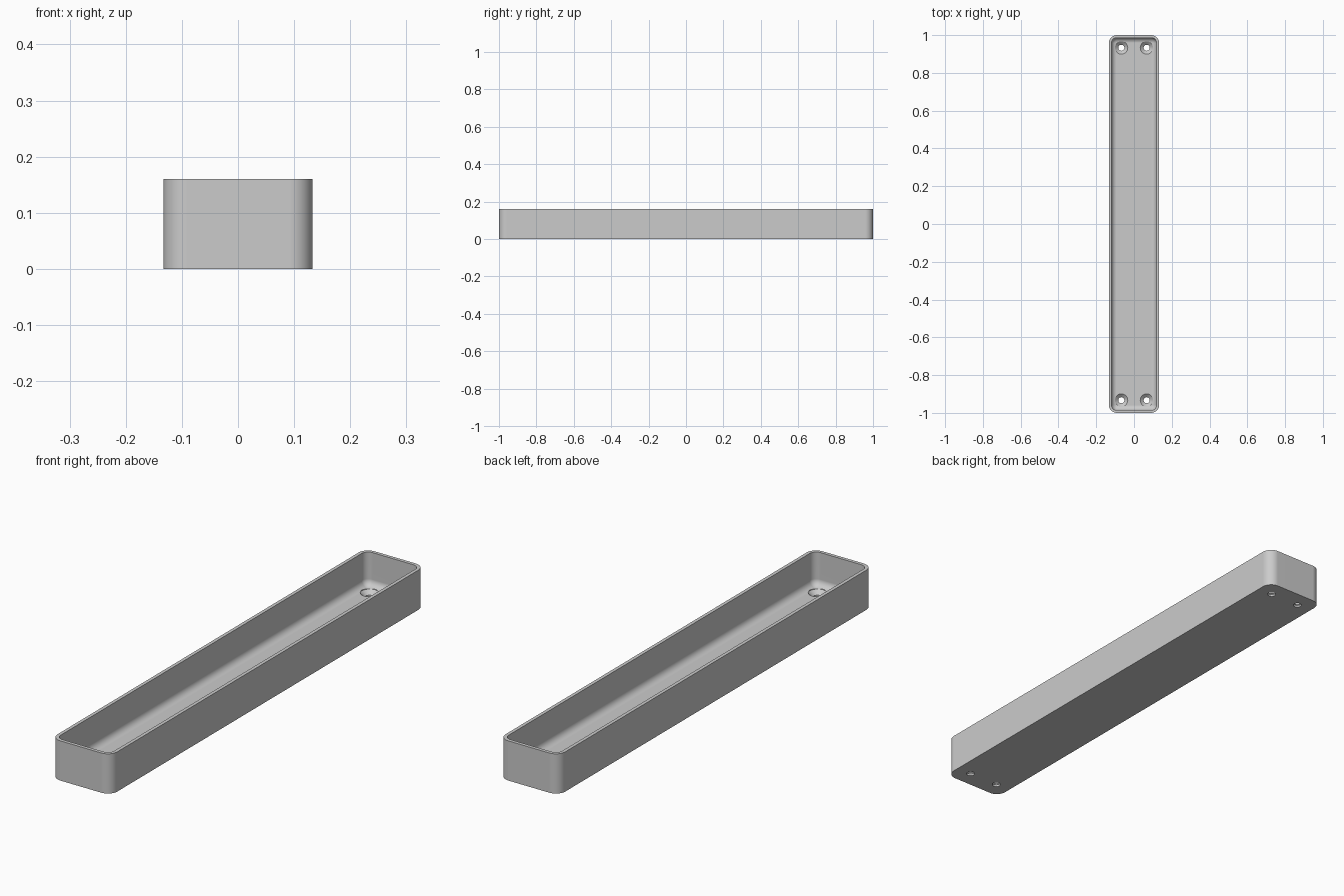
import bpy
import bmesh
import math

if "Cube" in bpy.data.objects:
    bpy.data.objects.remove(bpy.data.objects["Cube"], do_unlink=True)

HALF_W, HALF_L, HEIGHT = 0.133, 1.0, 0.16
CORNER, WALL, FLOOR, FILLET = 0.042, 0.014, 0.025, 0.027
CORNER_STEPS, FILLET_STEPS = 10, 8

grey = bpy.data.materials.new("plain grey")
grey.use_nodes = True
grey.diffuse_color = (0.6, 0.6, 0.6, 1)
grey.node_tree.nodes["Principled BSDF"].inputs["Base Color"].default_value = (0.6, 0.6, 0.6, 1)


def rounded_loop(bm, inset, z):
    """Ring of vertices along a rounded rectangle, inset from the outside."""
    r = max(CORNER - inset, 0.001)
    cx, cy = HALF_W - inset - r, HALF_L - inset - r
    ring = []
    for k, (sx, sy) in enumerate([(1, 1), (-1, 1), (-1, -1), (1, -1)]):
        for i in range(CORNER_STEPS + 1):
            a = math.pi / 2 * (k + i / CORNER_STEPS)
            ring.append(bm.verts.new((sx * cx + r * math.cos(a), sy * cy + r * math.sin(a), z)))
    return ring


def loft(bm, rings):
    """Join successive rings and cap both ends."""
    for a, b in zip(rings, rings[1:]):
        for i in range(len(a)):
            j = (i + 1) % len(a)
            bm.faces.new((a[i], a[j], b[j], b[i]))
    bm.faces.new(rings[0][::-1])
    bm.faces.new(rings[-1])


def finish(bm, name):
    bmesh.ops.recalc_face_normals(bm, faces=bm.faces)
    mesh = bpy.data.meshes.new(name)
    bm.to_mesh(mesh)
    bm.free()
    mesh.materials.append(grey)
    obj = bpy.data.objects.new(name, mesh)
    bpy.context.collection.objects.link(obj)
    return obj


# Tray: outer wall, rim, inner wall, filleted floor
bm = bmesh.new()
rings = [rounded_loop(bm, 0, 0), rounded_loop(bm, 0, HEIGHT), rounded_loop(bm, WALL, HEIGHT)]
for i in range(FILLET_STEPS + 1):
    a = math.pi / 2 * i / FILLET_STEPS
    rings.append(rounded_loop(bm, WALL + FILLET * (1 - math.cos(a)),
                              FLOOR + FILLET * (1 - math.sin(a))))
loft(bm, rings)
tray = finish(bm, "tray")

# Countersunk screw holes near the four corners
bm = bmesh.new()
for x in (-0.067, 0.067):
    for y in (-0.933, 0.933):
        circles = []
        for r, z in [(0.016, -0.05), (0.016, 0.008), (0.034, 0.024), (0.034, 0.08)]:
            circles.append([bm.verts.new((x + r * math.cos(t * math.pi / 16),
                                          y + r * math.sin(t * math.pi / 16), z))
                            for t in range(32)])
        loft(bm, circles)
cutter = finish(bm, "screw_hole_cutter")
cutter.hide_render = True

bpy.ops.object.select_all(action="DESELECT")
tray.select_set(True)
bpy.context.view_layer.objects.active = tray
cut = tray.modifiers.new("screw holes", "BOOLEAN")
cut.operation = "DIFFERENCE"
cut.solver = "EXACT"
cut.object = cutter
bpy.ops.object.modifier_apply(modifier=cut.name)
bpy.data.objects.remove(cutter, do_unlink=True)

# Smooth corners and fillet, crisp rim and holes
bpy.ops.object.shade_smooth_by_angle(angle=math.radians(30))
weighted = tray.modifiers.new("flat floor shading", "WEIGHTED_NORMAL")
weighted.keep_sharp = True
